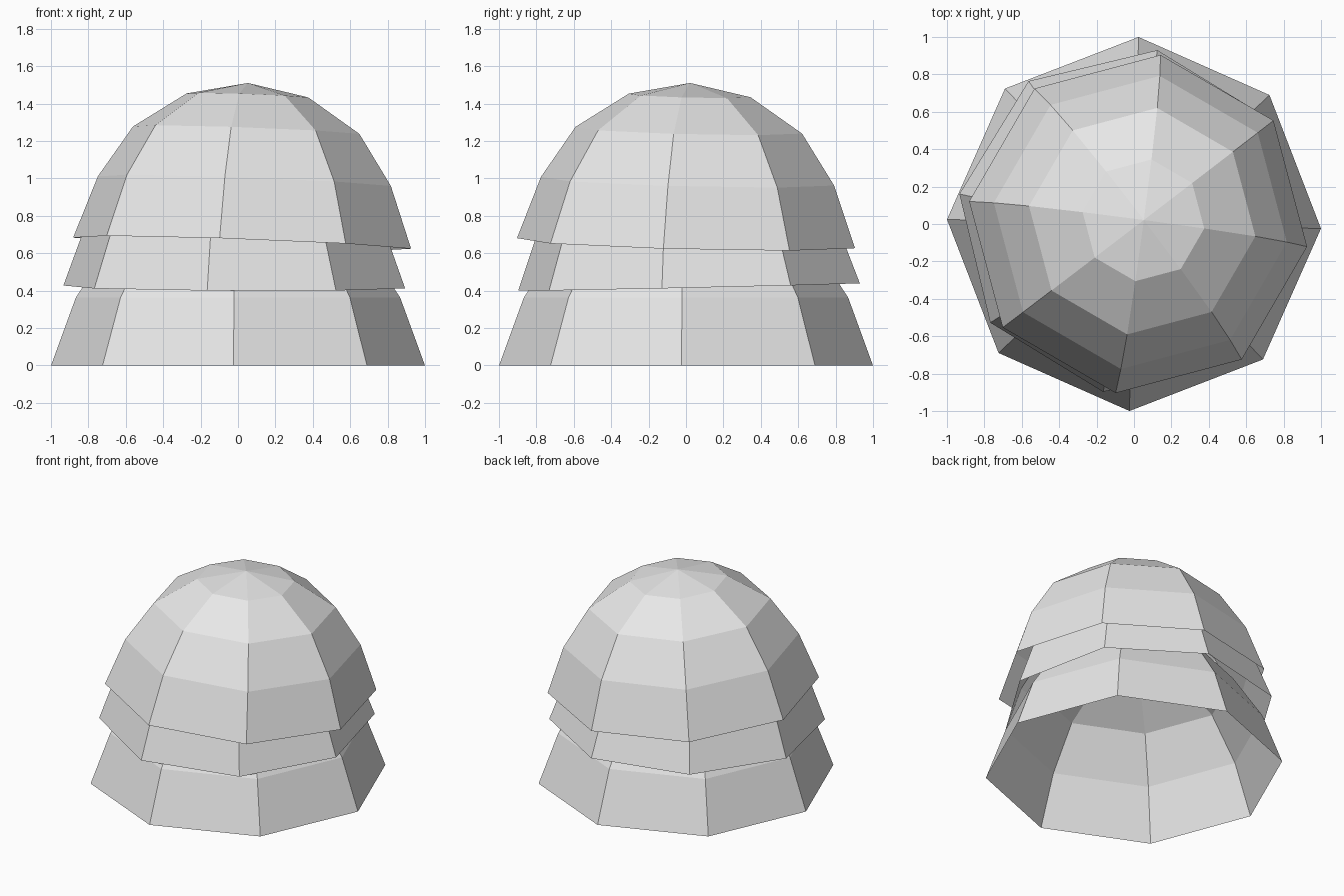
import bpy
import math
from mathutils import Matrix, Vector

cube = bpy.data.objects.get("Cube")
if cube:
    bpy.data.objects.remove(cube, do_unlink=True)

# Plain grey for every shell
grey = bpy.data.materials.new("light_grey")
grey.use_nodes = True
colour = (0.8, 0.8, 0.8, 1.0)
grey.diffuse_color = colour
grey.node_tree.nodes["Principled BSDF"].inputs["Base Color"].default_value = colour

SIDES = 8
# Radius and height of each ring of a unit dome
RINGS = [(1.0, 0.0), (0.867, 0.364), (0.67, 0.663), (0.36, 0.867)]
PEAK = 0.94


def dome(name, radius, centre, turn, up):
    """Open-bottomed eight-sided dome, turned and tilted toward 'up'."""
    verts = []
    for r, z in RINGS:
        for i in range(SIDES):
            a = math.tau * i / SIDES
            verts.append((r * math.cos(a), r * math.sin(a), z))
    verts.append((0, 0, PEAK))
    faces = []
    last = (len(RINGS) - 1) * SIDES
    for i in range(SIDES):
        j = (i + 1) % SIDES
        for base in range(0, last, SIDES):
            faces.append((base + i, base + j, base + SIDES + j, base + SIDES + i))
        faces.append((last + i, last + j, len(verts) - 1))
    mesh = bpy.data.meshes.new(name)
    mesh.from_pydata(verts, [], faces)
    tilt = Vector((0, 0, 1)).rotation_difference(Vector(up)).to_matrix().to_4x4()
    mesh.transform(Matrix.Translation(centre) @ tilt
                   @ Matrix.Rotation(math.radians(turn), 4, "Z")
                   @ Matrix.Scale(radius, 4))
    mesh.materials.append(grey)
    obj = bpy.data.objects.new(name, mesh)
    bpy.context.collection.objects.link(obj)
    return obj


# Three nested layers, each slightly twisted and tilted
dome("bottom_layer", 1.0, (0, 0, 0), -1.4, (0, 0, 1))
dome("middle_layer", 0.925, (-0.02, 0.016, 0.42), -9, (0.005, -0.022, 1))
dome("top_layer", 0.912, (0.022, 0, 0.654), -7.6, (0.036, 0.025, 1))
